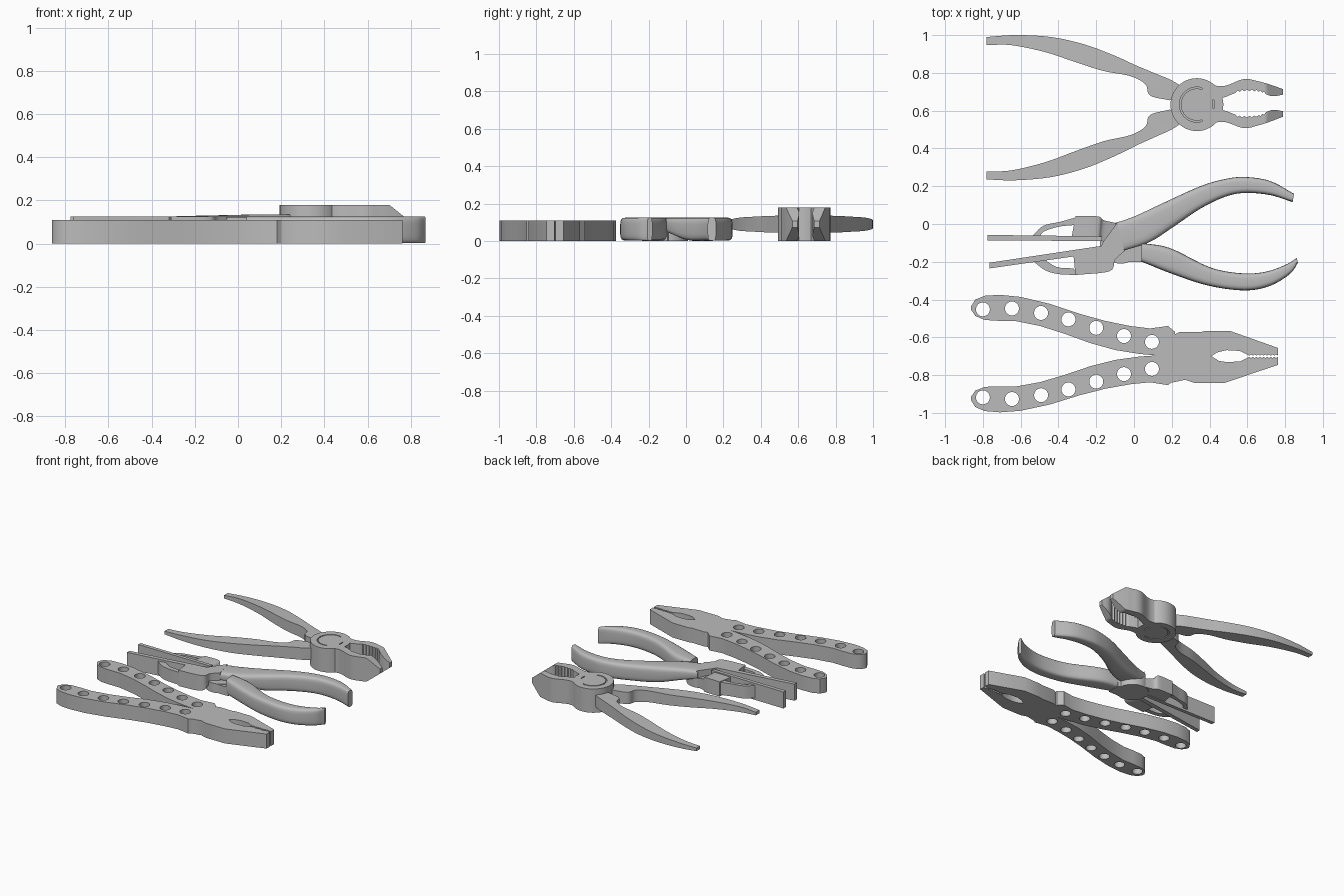
import bpy, bmesh, math
from mathutils import Vector

if "Cube" in bpy.data.objects:
    bpy.data.objects.remove(bpy.data.objects["Cube"])

steel = bpy.data.materials.new("steel_grey")
steel.diffuse_color = (0.5, 0.5, 0.5, 1)
steel.use_nodes = True
steel.node_tree.nodes["Principled BSDF"].inputs["Base Color"].default_value = steel.diffuse_color

SQUARE = [(0, 0), (1, 0), (1, 1), (0, 1)]


def soft_section(n=20, power=0.45):
    """Rounded-rectangle cross-section in the unit square."""
    out = []
    for i in range(n):
        a = 2 * math.pi * (i + 0.5) / n
        c, s = math.cos(a), math.sin(a)
        out.append((0.5 + 0.5 * math.copysign(abs(c) ** power, c),
                    0.5 + 0.5 * math.copysign(abs(s) ** power, s)))
    return out


def smooth_path(points, steps):
    """Catmull-Rom resampling of a list of tuples."""
    pts = [Vector(p) for p in points]
    pts = [2 * pts[0] - pts[1]] + pts + [2 * pts[-1] - pts[-2]]
    out = []
    for i in range(1, len(pts) - 2):
        a, b, c, d = pts[i - 1:i + 3]
        for k in range(steps):
            t = k / steps
            out.append(0.5 * (2 * b + (c - a) * t + (2 * a - 5 * b + 4 * c - d) * t * t
                              + (3 * b - a - 3 * c + d) * t ** 3))
    return out + [pts[-2]]


def finish(obj, angle=35):
    bm = bmesh.new()
    bm.from_mesh(obj.data)
    bmesh.ops.remove_doubles(bm, verts=bm.verts, dist=1e-5)
    bmesh.ops.recalc_face_normals(bm, faces=bm.faces)
    bm.to_mesh(obj.data)
    bm.free()
    obj.data.materials.clear()
    obj.data.materials.append(steel)
    bpy.ops.object.select_all(action='DESELECT')
    obj.select_set(True)
    bpy.context.view_layer.objects.active = obj
    bpy.ops.object.shade_smooth_by_angle(angle=math.radians(angle))
    return obj


def mesh_object(name, verts, faces):
    mesh = bpy.data.meshes.new(name)
    mesh.from_pydata(verts, [], faces)
    obj = bpy.data.objects.new(name, mesh)
    bpy.context.collection.objects.link(obj)
    return finish(obj)


def ribbon(name, outer, inner, lo, hi, section=SQUARE, steps=5, mirror=None, teeth=None):
    """Solid swept between two edge lines; lo/hi are heights per station or functions of x."""
    n = len(outer)
    los = lo if isinstance(lo, list) else [0 if callable(lo) else lo] * n
    his = hi if isinstance(hi, list) else [0 if callable(hi) else hi] * n
    rows = [Vector((*o, l)) for o, l in zip(outer, los)]
    rows_in = [Vector((*i, h)) for i, h in zip(inner, his)]
    a, b = smooth_path(rows, steps), smooth_path(rows_in, steps)
    verts, m = [], len(section)
    for k, (p, q) in enumerate(zip(a, b)):
        qy = q.y + (0.009 if teeth and k % 2 and teeth[0] < q.x < teeth[1] else 0)
        for u, v in section:
            x, y = p.x + (q.x - p.x) * u, p.y + (qy - p.y) * u
            z0 = lo(x) if callable(lo) else p.z
            z1 = hi(x) if callable(hi) else q.z
            verts.append((x, mirror(x, y) if mirror else y, z0 + (z1 - z0) * v))
    rings = len(a)
    faces = [(r * m + j, r * m + (j + 1) % m, (r + 1) * m + (j + 1) % m, (r + 1) * m + j)
             for r in range(rings - 1) for j in range(m)]
    faces += [tuple(range(m)), tuple(range((rings - 1) * m, rings * m))]
    return mesh_object(name, verts, faces)


def plate(name, loops, z0, z1):
    """Flat extruded outline; further loops become holes."""
    curve = bpy.data.curves.new(name, 'CURVE')
    curve.dimensions, curve.fill_mode = '2D', 'BOTH'
    curve.extrude = (z1 - z0) / 2
    for loop in loops:
        sp = curve.splines.new('POLY')
        sp.points.add(len(loop) - 1)
        sp.use_cyclic_u = True
        for pt, (x, y) in zip(sp.points, loop):
            pt.co = (x, y, 0, 1)
    obj = bpy.data.objects.new(name, curve)
    bpy.context.collection.objects.link(obj)
    bpy.ops.object.select_all(action='DESELECT')
    obj.select_set(True)
    bpy.context.view_layer.objects.active = obj
    bpy.ops.object.convert(target='MESH')
    obj = bpy.context.view_layer.objects.active
    for v in obj.data.vertices:
        v.co.z += (z0 + z1) / 2
    return finish(obj)


def lathe(name, cx, cy, profile, n=48):
    verts, m = [], len(profile)
    for i in range(n):
        a = 2 * math.pi * i / n
        verts += [(cx + r * math.cos(a), cy + r * math.sin(a), z) for r, z in profile]
    faces = [(i * m + j, (i + 1) % n * m + j, (i + 1) % n * m + j + 1, i * m + j + 1)
             for i in range(n) for j in range(m - 1)]
    faces += [tuple(i * m + j for i in range(n)) for j in (0, m - 1)]
    return mesh_object(name, verts, faces)


def circle(cx, cy, r, n=24):
    return [(cx + r * math.cos(2 * math.pi * i / n), cy + r * math.sin(2 * math.pi * i / n))
            for i in range(n)]


# --- Slim-handled pliers at the back: tapered handles, toothed jaws, round joint ---
def back_mirror(x, y):
    return 2 * (0.627 + 0.018 * x) - y


half = [.012, .02, .028, .036, .04, .043, .045, .045, .045]
for side, mir in (("upper", None), ("lower", back_mirror)):
    ribbon("slim_handle_" + side,
           [(-.78, .99), (-.63, 1.0), (-.44, .99), (-.26, .95), (-.10, .89), (.01, .84),
            (.13, .79), (.20, .76), (.30, .70)],
           [(-.78, .947), (-.65, .947), (-.47, .91), (-.31, .857), (-.16, .81), (-.02, .783),
            (.06, .74), (.085, .68), (.19, .655)],
           [.09 - h for h in half], [.09 + h for h in half], mirror=mir)
    ribbon("toothed_jaw_" + side,
           [(.36, .75), (.47, .73), (.58, .767), (.66, .755), (.72, .738), (.79, .714)],
           [(.36, .645), (.47, .668), (.56, .70), (.66, .70), (.73, .677), (.79, .685)],
           lambda x: .8 * max(0, x - .70), lambda x: .18 - .8 * max(0, x - .70),
           steps=8, mirror=mir, teeth=(.53, .70))
lathe("joint_disc", .333, .632,
      [(.085, 0), (.085, .008), (.093, .008), (.093, 0), (.14, 0),
       (.14, .18), (.093, .18), (.093, .172), (.085, .172), (.085, .18)])

# --- Curved-grip pliers in the middle: soft grips, lapped joint, thin plate jaws ---
soft = soft_section()
ribbon("grip_upper",
       [(.847, .16), (.72, .228), (.587, .249), (.48, .238), (.35, .20), (.164, .116),
        (.005, .042), (-.10, .005)],
       [(.84, .116), (.72, .153), (.587, .164), (.48, .143), (.35, .08), (.217, -.01),
        (.085, -.095), (-.06, -.143)],
       [.002] * 6 + [.035, .06], .125, soft)
ribbon("grip_lower",
       [(.04, -.20), (.217, -.27), (.40, -.328), (.587, -.352), (.72, -.328), (.825, -.265),
        (.868, -.206)],
       [(.04, -.10), (.19, -.127), (.40, -.228), (.56, -.26), (.69, -.254), (.80, -.217),
        (.862, -.18)],
       .002, .125, soft)
lathe("lap_joint", -.07, -.10, [(.11, 0), (.11, .07)])
ribbon("lower_neck", [(.06, -.20), (-.05, -.20)], [(.06, -.10), (-.05, -.06)], 0, .065, steps=2)
ribbon("crossing_arm",
       [(-.09, .005), (-.16, -.09), (-.19, -.127), (-.32, -.17)],
       [(-.05, -.143), (-.10, -.19), (-.13, -.25), (-.31, -.27)],
       [.06, .05, .01, .005], .125)
ribbon("jaw_root_upper",
       [(-.07, .0), (-.16, .02), (-.19, .04), (-.31, .042)],
       [(-.10, -.12), (-.17, -.09), (-.20, -.08), (-.33, -.07)],
       .005, [.065, .09, .115, .115])
ribbon("jaw_plate_upper", [(-.775, -.058), (-.17, -.065)], [(-.775, -.087), (-.17, -.09)],
       0, .125, steps=1)
ribbon("jaw_plate_lower", [(-.765, -.205), (-.18, -.117)], [(-.765, -.235), (-.18, -.152)],
       0, .125, steps=1)
ribbon("jaw_strut_upper", [(-.29, .04), (-.39, .012), (-.48, -.01), (-.54, -.065)],
       [(-.31, -.005), (-.40, -.015), (-.48, -.042), (-.50, -.075)], .015, .11)
ribbon("jaw_strut_lower", [(-.30, -.27), (-.40, -.265), (-.47, -.245), (-.53, -.20)],
       [(-.32, -.235), (-.40, -.23), (-.45, -.205), (-.48, -.18)], .015, .11)

# --- Drilled-handle pliers at the front: flat slab handles with holes, lapped head ---
handle = [(-.862, -.434), (-.84, -.40), (-.79, -.38), (-.71, -.375), (-.60, -.386),
          (-.445, -.423), (-.286, -.476), (-.153, -.513), (-.02, -.54), (.085, -.553),
          (.18, -.54), (.217, -.571), (.22, -.69), (.14, -.698), (.03, -.688), (-.10, -.667),
          (-.233, -.63), (-.365, -.582), (-.497, -.54), (-.63, -.513), (-.71, -.513),
          (-.79, -.508), (-.84, -.487), (-.862, -.455)]
holes = [(-.80, -.452), (-.646, -.447), (-.492, -.471), (-.347, -.505), (-.20, -.55),
         (-.053, -.593), (.095, -.624)]


def front_mirror(p):
    return (p[0], -1.37 - p[1] - .0237 * (p[0] + .8))


for side, fn in (("upper", lambda p: p), ("lower", front_mirror)):
    loops = [[fn(p) for p in handle]] + [circle(*fn(h), .037) for h in holes]
    plate("drilled_handle_" + side, loops, 0, .11)

# Head with an oval mouth and a toothed slit open at the tip
slit = [(.762 - i * .152 / 16, .010 if i % 2 else .003) for i in range(17)]
mouth = [(.56, .028), (.49, .032), (.44, .02), (.41, 0), (.45, -.025), (.49, -.031), (.56, -.028)]
head = [(.14, -.70), (.143, -.65), (.175, -.603), (.243, -.571), (.35, -.573), (.376, -.566),
        (.508, -.566), (.762, -.656)]
head += [(x, -.70 + d) for x, d in slit] + [(x, -.70 + d) for x, d in mouth]
head += [(x, -.70 - d) for x, d in reversed(slit)]
head += [(.762, -.746), (.48, -.841), (.32, -.841), (.27, -.825), (.20, -.84), (.16, -.80)]
plate("flat_head", [head], 0, .11)
